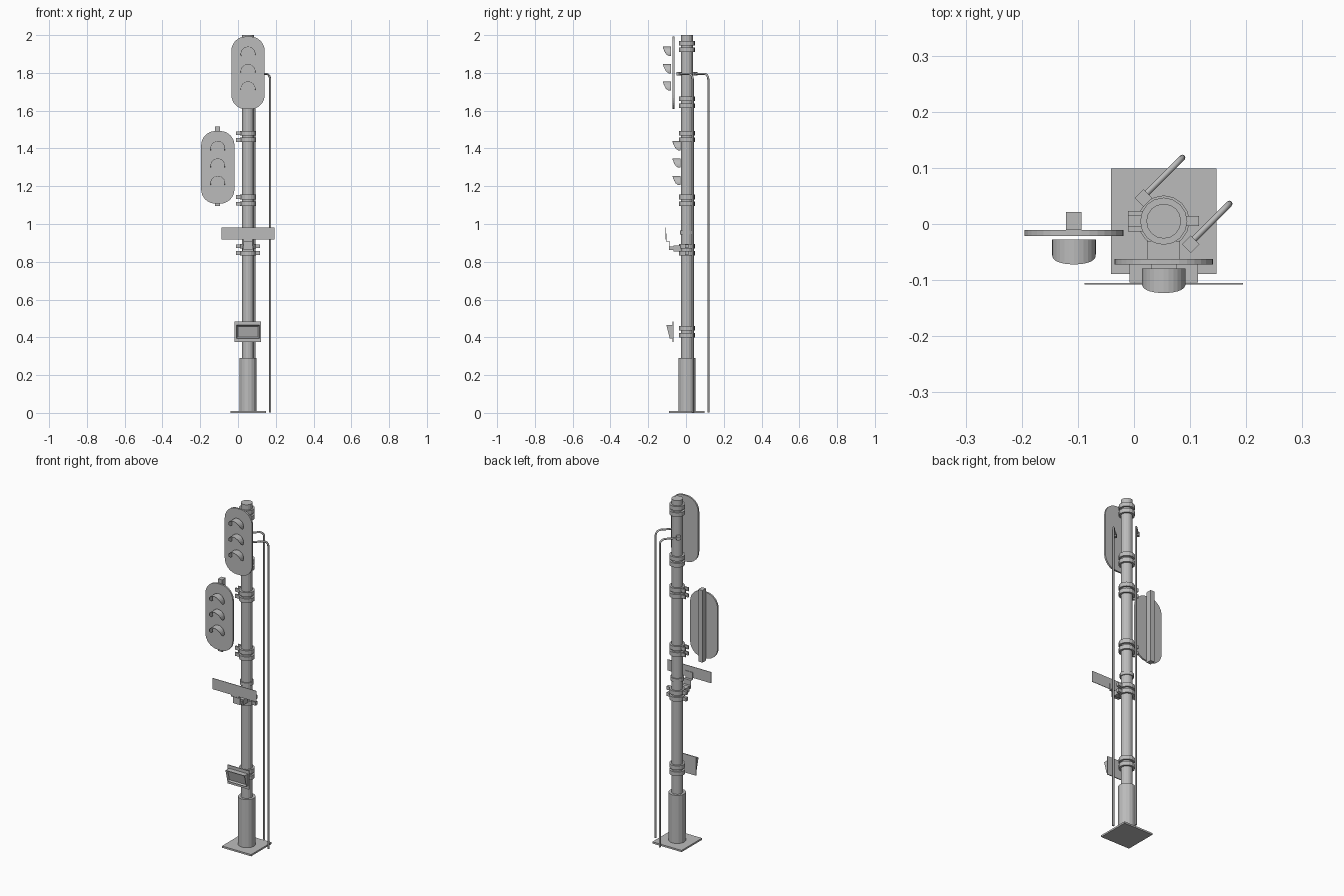
import bpy, bmesh, math
from mathutils import Vector, Matrix

cube = bpy.data.objects.get("Cube")
if cube:
    bpy.data.objects.remove(cube)

grey = bpy.data.materials.new("painted_grey")
grey.use_nodes = True
COLOUR = (0.5, 0.5, 0.5, 1)
grey.diffuse_color = COLOUR
grey.node_tree.nodes["Principled BSDF"].inputs["Base Color"].default_value = COLOUR

CX, CY = 0.053, 0.005   # pole axis


def finish(name, bm):
    bmesh.ops.recalc_face_normals(bm, faces=bm.faces)
    mesh = bpy.data.meshes.new(name)
    bm.to_mesh(mesh)
    bm.free()
    mesh.materials.append(grey)
    ob = bpy.data.objects.new(name, mesh)
    bpy.context.collection.objects.link(ob)
    return ob


def box(name, x, y, z, turn=0):
    """Box from (low, high) ranges, optionally turned about its own centre."""
    bm = bmesh.new()
    mid = Vector([sum(r) / 2 for r in (x, y, z)])
    size = [r[1] - r[0] for r in (x, y, z)]
    m = Matrix.Translation(mid) @ Matrix.Rotation(turn, 4, "Z") @ Matrix.Diagonal((*size, 1))
    bmesh.ops.create_cube(bm, size=1, matrix=m)
    return finish(name, bm)


def tube(name, radius, z0, z1, sides=16):
    bm = bmesh.new()
    bmesh.ops.create_cone(bm, cap_ends=True, segments=sides, radius1=radius, radius2=radius,
                          depth=z1 - z0, matrix=Matrix.Translation((CX, CY, (z0 + z1) / 2)))
    return finish(name, bm)


def prism(name, outline, y0, y1):
    """Extrude an x-z outline from y0 to y1."""
    bm = bmesh.new()
    face = bm.faces.new([bm.verts.new((x, y0, z)) for x, z in outline])
    out = bmesh.ops.extrude_face_region(bm, geom=[face])
    verts = [g for g in out["geom"] if isinstance(g, bmesh.types.BMVert)]
    bmesh.ops.translate(bm, verts=verts, vec=(0, y1 - y0, 0))
    return finish(name, bm)


def visor(name, x, y, z, r=0.039):
    """Arched hood, longest at the crown and cut back towards its ends."""
    bm = bmesh.new()
    rows = []
    steps = 16
    for i in range(steps + 1):
        a = math.radians(-15 + 210 * i / steps)
        rise = max(0, (math.sin(a) + 0.26) / 1.26)
        reach = 0.012 + 0.032 * math.sqrt(rise)
        rows.append([bm.verts.new((x + r * math.cos(a), y - d, z + r * math.sin(a)))
                     for d in (0, reach)])
    for a, b in zip(rows, rows[1:]):
        bm.faces.new((a[0], b[0], b[1], a[1]))
    ob = finish(name, bm)
    mod = ob.modifiers.new("thickness", "SOLIDIFY")
    mod.thickness = 0.002
    return ob


def signal(name, x, z, front):
    """Rounded backboard with three visors."""
    hw, hh, r = 0.088, 0.192, 0.075
    outline = []
    for k, (sx, sz) in enumerate([(1, 1), (-1, 1), (-1, -1), (1, -1)]):
        for i in range(9):
            a = math.radians(90 * k + 90 * i / 8)
            outline.append((x + sx * (hw - r) + r * math.cos(a),
                            z + sz * (hh - r) + r * math.sin(a)))
    prism(name + "_backboard", outline, front, front + 0.01)
    for i in (-1, 0, 1):
        visor(f"{name}_visor_{i + 2}", x, front - 0.007, z + 0.008 + 0.092 * i)


# Pole, base and footing
box("base_plate", (CX - 0.094, CX + 0.094), (CY - 0.094, CY + 0.094), (0, 0.01))
tube("base_sleeve", 0.046, 0.01, 0.29)
tube("pole", 0.031, 0.29, 2.0)

# Paired clamp bands
for n, z in enumerate((1.94, 1.645, 1.463, 1.125, 0.864, 0.43)):
    for s in (-1, 1):
        tube(f"clamp_band_{n}_{s}", 0.042, z + s * 0.018 - 0.012, z + s * 0.018 + 0.012)
tube("sign_band", 0.037, 0.945, 0.965)

# Signals
signal("upper_signal", CX, 1.80, -0.072)
signal("lower_signal", -0.107, 1.30, -0.021)
box("lower_signal_rail", (-0.121, -0.094), (-0.011, 0.021), (1.095, 1.515))

# Clamp lugs
for z in (1.463, 1.125):
    for s in (-1, 1):
        for y in (-0.0085, 0.0185):
            box("side_lug", (-0.011, 0.02), (y - 0.0045, y + 0.0045),
                (z + s * 0.018 - 0.01, z + s * 0.018 + 0.01))
for s in (-1, 1):
    for side in (-1, 1):
        mid = CX + side * 0.05
        box("sign_lug", (mid - 0.013, mid + 0.013), (CY - 0.009, CY + 0.009),
            (0.864 + s * 0.018 - 0.01, 0.864 + s * 0.018 + 0.01))

# Name board on its stepped bracket
box("sign_board", (-0.088, 0.194), (-0.108, -0.105), (0.918, 0.982))
box("sign_bracket_block", (0.023, 0.082), (-0.066, -0.03), (0.855, 0.885))
box("sign_bracket_arm", (0.03, 0.076), (-0.09, -0.06), (0.862, 0.88))
box("sign_bracket_riser", (0.03, 0.076), (-0.09, -0.087), (0.87, 0.91))
box("sign_bracket_step", (0.03, 0.076), (-0.106, -0.087), (0.907, 0.91))
box("sign_bracket_tab", (0.03, 0.076), (-0.105, -0.102), (0.907, 0.95))

# Small lamp box: back plate and sloping hood with a recessed front
box("lamp_plate", (-0.018, 0.121), (-0.072, -0.067), (0.375, 0.483))
bm = bmesh.new()
bmesh.ops.create_cube(bm, size=1)
for v in bm.verts:
    top, fore = v.co.z > 0, v.co.y < 0
    v.co = (CX + v.co.x * 0.122, (-0.104 if top else -0.086) if fore else -0.072,
            0.465 if top else 0.395)
bm.normal_update()
front = min(bm.faces, key=lambda f: f.normal.y)
bmesh.ops.inset_region(bm, faces=[front], thickness=0.01)
bmesh.ops.translate(bm, verts=front.verts, vec=(0, 0.01, 0))
finish("lamp_hood", bm)

# Two conduits leaving the pole diagonally, then dropping to the ground
diag = Vector((1, 1, 0)).normalized()
for n, (x, y) in enumerate(((0.014, 0.046), (0.098, -0.036))):
    start, drop, bend = Vector((x, y, 1.795)), 0.102, 0.03
    corner = start + diag * (drop - bend) - Vector((0, 0, bend))
    path = [start]
    for i in range(7):
        a = math.radians(90 * i / 6)
        path.append(corner + diag * bend * math.sin(a) + Vector((0, 0, bend * math.cos(a))))
    path.append(Vector((*path[-1].xy, 0.003)))
    curve = bpy.data.curves.new("conduit", "CURVE")
    curve.dimensions = "3D"
    curve.bevel_depth = 0.0055
    curve.bevel_resolution = 2
    curve.use_fill_caps = True
    spline = curve.splines.new("POLY")
    spline.points.add(len(path) - 1)
    for p, co in zip(spline.points, path):
        p.co = (*co, 1)
    curve.materials.append(grey)
    bpy.context.collection.objects.link(bpy.data.objects.new(f"conduit_{n + 1}", curve))
    box("conduit_clip", (x - 0.008, x + 0.014), (y - 0.011, y + 0.011), (1.785, 1.805),
        math.radians(45))
